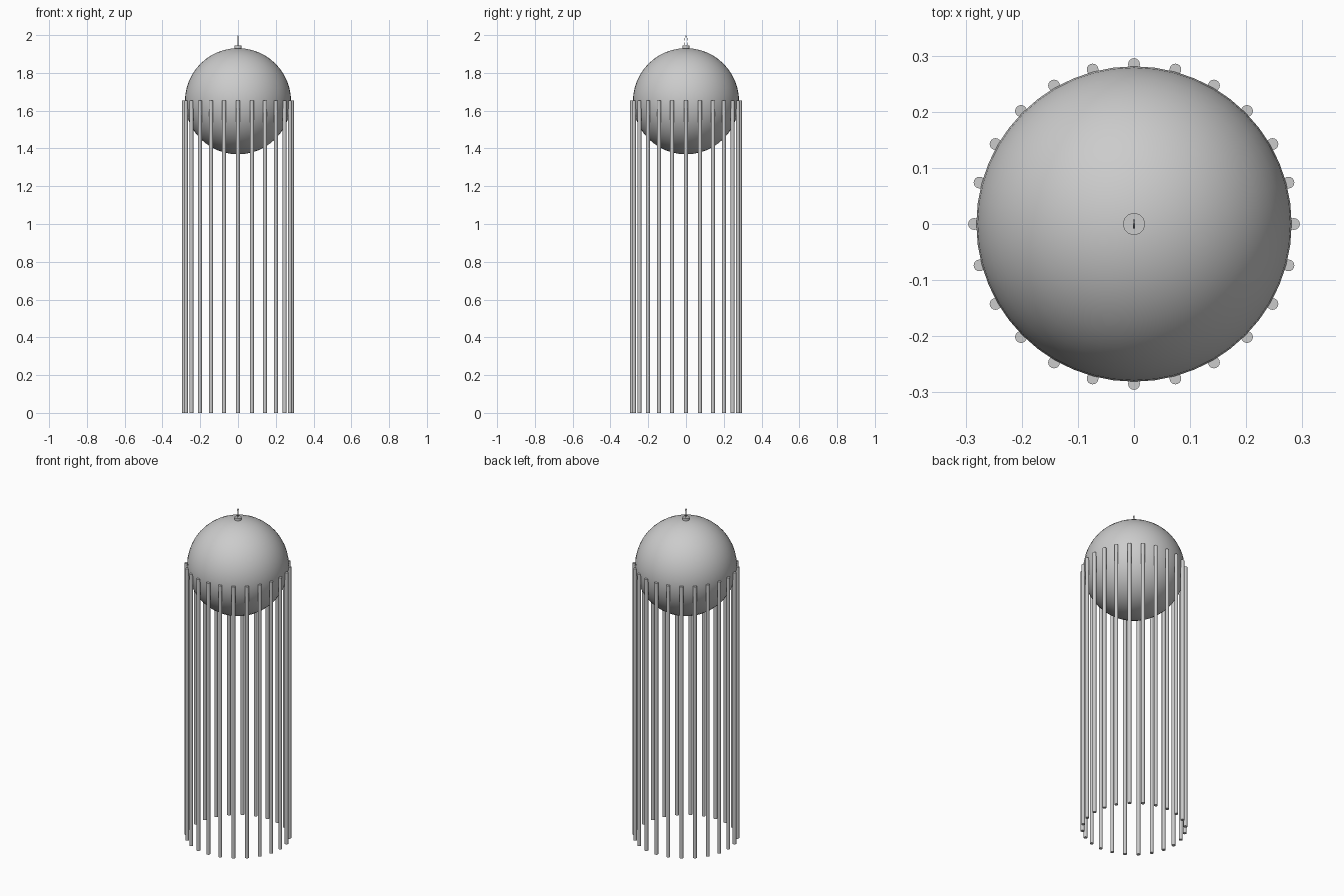
import bpy, math

if "Cube" in bpy.data.objects:
    bpy.data.objects.remove(bpy.data.objects["Cube"])

def finish(name, smooth=True):
    o = bpy.context.object
    o.name = name
    if smooth:
        bpy.ops.object.shade_smooth_by_angle(angle=math.radians(35))
    return o

# main ball
bpy.ops.mesh.primitive_uv_sphere_add(segments=48, ring_count=24, radius=0.281, location=(0, 0, 1.65))
finish("ball")

# ring of hanging rods around the equator
ROD_TOP = 1.654
for i in range(24):
    a = math.tau * i / 24
    bpy.ops.mesh.primitive_cylinder_add(vertices=16, radius=0.0105, depth=ROD_TOP,
        location=(0.285 * math.cos(a), 0.285 * math.sin(a), ROD_TOP / 2))
    finish(f"rod_{i:02d}")

# cap on top
bpy.ops.mesh.primitive_cylinder_add(vertices=32, radius=0.0195, depth=0.024, location=(0, 0, 1.933))
finish("top_cap")

# hanging loop, in the side plane
bpy.ops.mesh.primitive_torus_add(major_segments=32, minor_segments=8, major_radius=0.0265,
    minor_radius=0.0022, location=(0, 0, 1.966), rotation=(0, math.pi / 2, 0))
loop = finish("hanging_loop")
# squeeze the loop narrow across y, then stretch to reach the top
loop.scale = (1.1, 0.28, 1.0)
